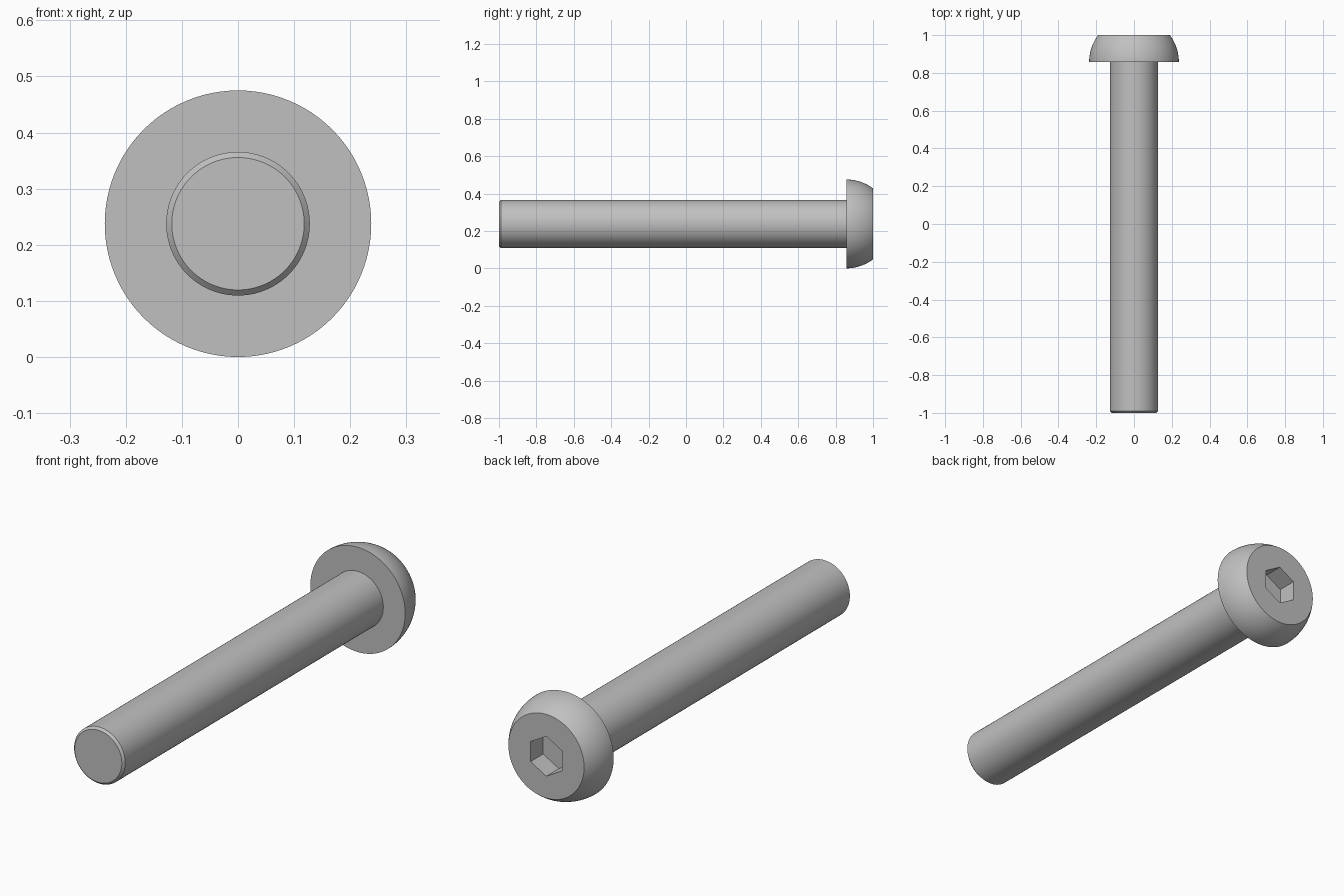
import bpy
import bmesh
from math import sin, cos, asin, pi, radians

cube = bpy.data.objects.get("Cube")
if cube:
    bpy.data.objects.remove(cube, do_unlink=True)

HEAD_R = 0.2375      # head is a slice of a sphere centred on its seat
SEAT_Y = 0.857
TOP_Y = 1.0
SHANK_R = 0.128
CHAMFER = 0.01
SOCKET_R = 0.0905
SOCKET_DEPTH = 0.09

steel = bpy.data.materials.new("grey steel")
steel.use_nodes = True
grey = (0.53, 0.53, 0.53, 1)
steel.diffuse_color = grey
steel.node_tree.nodes["Principled BSDF"].inputs["Base Color"].default_value = grey


def lathe(name, profile, sides):
    """Revolve (radius, y) points around the bolt axis and cap both ends."""
    bm = bmesh.new()
    turns = [2 * pi * i / sides for i in range(sides)]
    rings = [[bm.verts.new((r * sin(a), y, HEAD_R + r * cos(a))) for a in turns]
             for r, y in profile]
    for low, high in zip(rings, rings[1:]):
        for i in range(sides):
            j = (i + 1) % sides
            bm.faces.new((low[i], low[j], high[j], high[i]))
    bm.faces.new(rings[0])
    bm.faces.new(rings[-1])
    bmesh.ops.recalc_face_normals(bm, faces=bm.faces)
    mesh = bpy.data.meshes.new(name)
    bm.to_mesh(mesh)
    bm.free()
    mesh.materials.append(steel)
    obj = bpy.data.objects.new(name, mesh)
    bpy.context.collection.objects.link(obj)
    return obj


def select_only(obj):
    bpy.ops.object.select_all(action='DESELECT')
    obj.select_set(True)
    bpy.context.view_layer.objects.active = obj


# Shank with a chamfered tip, sunk slightly into the head
shank = lathe("shank", [(SHANK_R - CHAMFER, -1), (SHANK_R, -1 + CHAMFER),
                        (SHANK_R, SEAT_Y + 0.01)], 96)

# Domed head with a flat top
STEPS = 12
sweep = asin((TOP_Y - SEAT_Y) / HEAD_R)
dome = [(HEAD_R * cos(sweep * i / STEPS), SEAT_Y + HEAD_R * sin(sweep * i / STEPS))
        for i in range(STEPS + 1)]
head = lathe("head", dome, 96)

# Hexagonal socket cut into the head
cutter = lathe("socket_cutter", [(SOCKET_R, TOP_Y - SOCKET_DEPTH),
                                 (SOCKET_R, TOP_Y + 0.1)], 6)
cutter.hide_render = True
cut = head.modifiers.new("socket", 'BOOLEAN')
cut.operation = 'DIFFERENCE'
cut.solver = 'EXACT'
cut.object = cutter
select_only(head)
bpy.ops.object.modifier_apply(modifier=cut.name)
bpy.data.objects.remove(cutter, do_unlink=True)

for part in (shank, head):
    select_only(part)
    bpy.ops.object.shade_smooth_by_angle(angle=radians(30))
